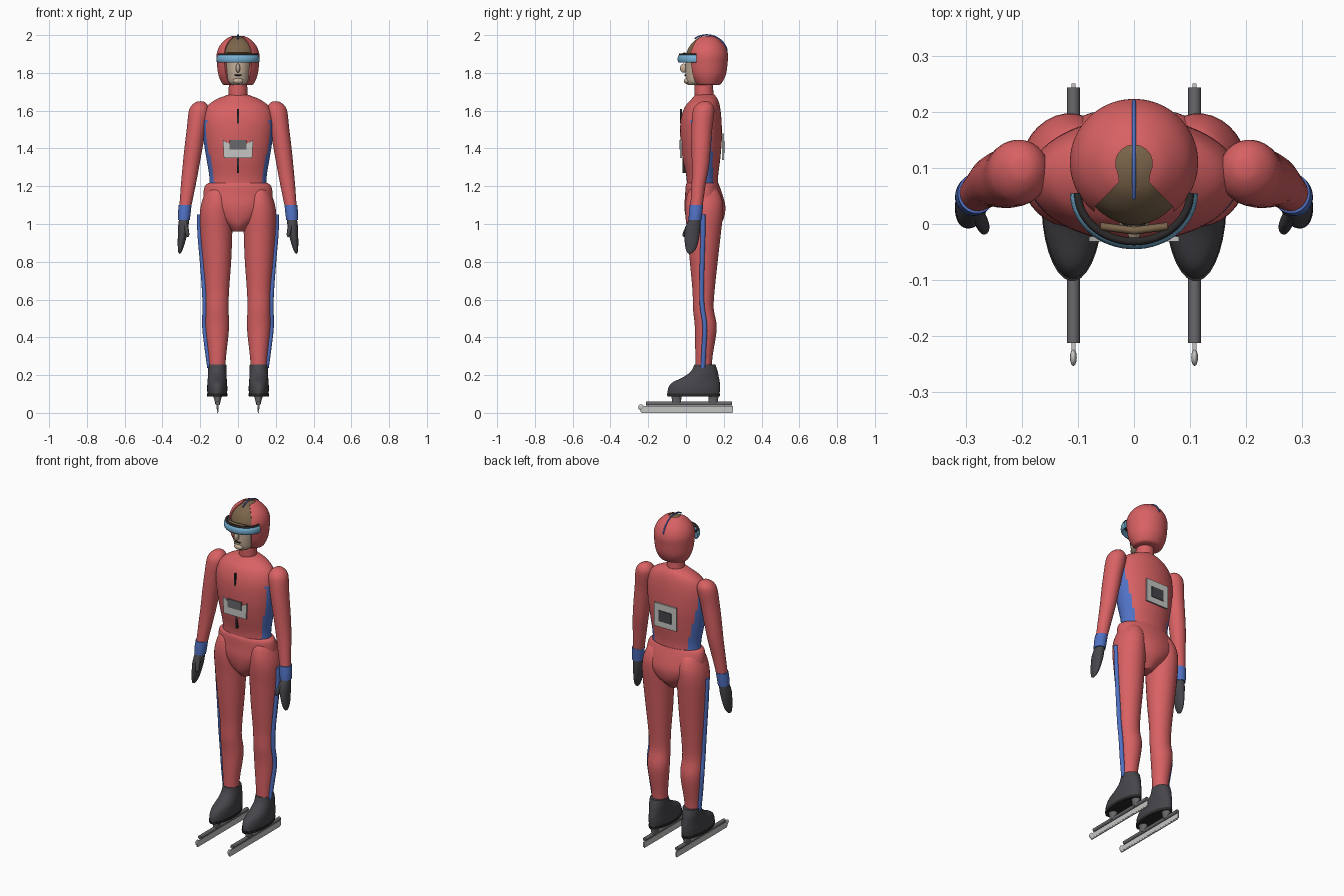
import bpy, bmesh, math
from mathutils import Vector

cube = bpy.data.objects.get("Cube")
if cube:
    bpy.data.objects.remove(cube, do_unlink=True)


def material(name, r, g, b):
    m = bpy.data.materials.new(name)
    m.use_nodes = True
    m.diffuse_color = (r, g, b, 1)
    m.node_tree.nodes["Principled BSDF"].inputs["Base Color"].default_value = (r, g, b, 1)
    return m


RED = material("suit red", .69, .12, .125)
BLUE = material("trim blue", .08, .165, .55)
DARK = material("boot charcoal", .06, .06, .07)
TUBE = material("tube grey", .14, .14, .15)
STEEL = material("blade grey", .56, .56, .55)
BROWN = material("hood brown", .2, .13, .07)
SKIN = material("skin", .56, .43, .32)
LENS = material("lens blue", .18, .44, .66)
BLACK = material("near black", .025, .022, .022)


def finish(name, bm, *mats):
    bmesh.ops.recalc_face_normals(bm, faces=bm.faces[:])
    me = bpy.data.meshes.new(name)
    bm.to_mesh(me)
    bm.free()
    for m in mats:
        me.materials.append(m)
    ob = bpy.data.objects.new(name, me)
    bpy.context.collection.objects.link(ob)
    smooth(ob)
    return ob


def smooth(ob):
    bpy.ops.object.select_all(action='DESELECT')
    ob.select_set(True)
    bpy.context.view_layer.objects.active = ob
    bpy.ops.object.shade_smooth_by_angle(angle=math.radians(40))


def spline(pts, sub):
    """Catmull-Rom interpolation through tuples of any length."""
    out = []
    for i in range(len(pts) - 1):
        a, b, c, d = (pts[max(0, min(len(pts) - 1, i + k))] for k in (-1, 0, 1, 2))
        for j in range(sub):
            t = j / sub
            out.append([q + .5 * t * (r - p + t * (2 * p - 5 * q + 4 * r - s + t * (3 * (q - r) + s - p)))
                        for p, q, r, s in zip(a, b, c, d)])
    return out + [list(pts[-1])]


def loft(name, sections, *mats, side=1, seg=32, sub=4, rule=None):
    """Skin elliptical rings given as (z, x, y, radius x, radius y)."""
    bm = bmesh.new()
    rings = []
    for z, x, y, rx, ry in spline(sections, sub):
        rx, ry = max(rx, .001), max(ry, .001)
        rings.append([bm.verts.new((side * x + rx * math.cos(a), y + ry * math.sin(a), z))
                      for a in (2 * math.pi * (k + .5) / seg for k in range(seg))])
    for lo, hi in zip(rings, rings[1:]):
        for k in range(seg):
            n = (k + 1) % seg
            f = bm.faces.new((lo[k], lo[n], hi[n], hi[k]))
            if rule:
                f.material_index = rule(f.calc_center_median())
    bm.faces.new(rings[0])
    bm.faces.new(rings[-1])
    return finish(name, bm, *mats)


def plate(name, outline, mat, axis, start, depth):
    """Extrude an outline in the xz plane along y, or in the xy plane along z."""
    bm = bmesh.new()
    put = (lambda u, v: (u, start, v)) if axis == 'Y' else (lambda u, v: (u, v, start))
    f = bm.faces.new([bm.verts.new(put(u, v)) for u, v in outline])
    ext = bmesh.ops.extrude_face_region(bm, geom=[f])['geom']
    move = Vector((0, depth, 0)) if axis == 'Y' else Vector((0, 0, depth))
    bmesh.ops.translate(bm, vec=move, verts=[v for v in ext if isinstance(v, bmesh.types.BMVert)])
    return finish(name, bm, mat)


def rect(w, lo, hi):
    return [(-w, lo), (w, lo), (w, hi), (-w, hi)]


def ball(name, loc, size, mat):
    bm = bmesh.new()
    bmesh.ops.create_uvsphere(bm, u_segments=20, v_segments=12, radius=1)
    bmesh.ops.scale(bm, vec=size, verts=bm.verts[:])
    bmesh.ops.translate(bm, vec=loc, verts=bm.verts[:])
    return finish(name, bm, mat)


def box(name, loc, size, mat):
    bm = bmesh.new()
    bmesh.ops.create_cube(bm, size=1)
    bmesh.ops.scale(bm, vec=size, verts=bm.verts[:])
    bmesh.ops.translate(bm, vec=loc, verts=bm.verts[:])
    return finish(name, bm, mat)


def tube(name, pts, radius, mat, z=0, flat=1):
    cu = bpy.data.curves.new(name, 'CURVE')
    cu.dimensions = '3D'
    cu.bevel_depth, cu.bevel_resolution, cu.use_fill_caps = radius, 3, True
    sp = cu.splines.new('POLY')
    sp.points.add(len(pts) - 1)
    for p, co in zip(sp.points, pts):
        p.co = (*co, 1)
    cu.materials.append(mat)
    ob = bpy.data.objects.new(name, cu)
    bpy.context.collection.objects.link(ob)
    ob.location.z, ob.scale.z = z, flat
    bpy.ops.object.select_all(action='DESELECT')
    ob.select_set(True)
    bpy.context.view_layer.objects.active = ob
    bpy.ops.object.convert(target='MESH')
    smooth(bpy.context.object)


# Torso with blue flanks widening backwards at the waist
def flank(c):
    a = math.degrees(math.atan2((c.y - .082) / .11, abs(c.x) / .18))
    back = 20 + (1.56 - c.z) * 70
    return int(c.z < 1.555 and -28 < a < back)


loft("torso", [(1.18, 0, .088, .155, .083), (1.25, 0, .086, .152, .084), (1.35, 0, .082, .168, .1),
               (1.45, 0, .08, .183, .11), (1.55, 0, .08, .187, .108), (1.62, 0, .087, .165, .093),
               (1.66, 0, .098, .115, .07), (1.685, 0, .1, .05, .05)], RED, BLUE, seg=64, sub=6, rule=flank)
loft("pelvis", [(.96, 0, .09, .035, .05), (.99, 0, .095, .065, .08), (1.03, 0, .1, .12, .1),
                (1.09, 0, .1, .175, .109), (1.15, 0, .095, .184, .1), (1.2, 0, .088, .176, .09),
                (1.216, 0, .088, .158, .084)], RED, seg=48)
loft("neck", [(1.65, 0, .1, .052, .052), (1.7, 0, .095, .05, .05), (1.77, 0, .095, .048, .048)], RED)

# Head, open-faced helmet and goggles
loft("head", [(1.735, 0, .05, .03, .04), (1.755, 0, .058, .052, .056), (1.8, 0, .07, .062, .074),
              (1.86, 0, .085, .075, .088), (1.9, 0, .105, .1, .104), (1.94, 0, .108, .09, .09),
              (1.975, 0, .108, .058, .058), (1.99, 0, .108, .025, .025), (1.993, 0, .108, 0, 0)],
     SKIN, BROWN, sub=6, rule=lambda c: int(c.z > 1.87))
helmet = loft("helmet", [(1.735, 0, .115, .072, .055), (1.745, 0, .115, .085, .073), (1.79, 0, .113, .104, .098),
                         (1.85, 0, .111, .112, .109), (1.9, 0, .11, .113, .112), (1.945, 0, .11, .096, .095),
                         (1.98, 0, .11, .062, .062), (1.995, 0, .11, .03, .03), (2, 0, .11, 0, 0)],
              RED, seg=64, sub=6)
arc = [(.033 * math.cos(a), .108 + .033 * math.sin(a)) for a in (math.radians(d) for d in range(-30, 211, 20))]
cutter = plate("face_opening_cutter",
               [(.08, -.1), (.07, .03), (.026, .075)] + arc + [(-.026, .075), (-.07, .03), (-.08, -.1)],
               RED, 'Z', 1.6, .6)
cutter.hide_render = True
mod = helmet.modifiers.new("face opening", 'BOOLEAN')
mod.object, mod.solver = cutter, 'EXACT'
bpy.context.view_layer.objects.active = helmet
bpy.ops.object.modifier_apply(modifier=mod.name)
bpy.data.objects.remove(cutter, do_unlink=True)
smooth(helmet)


def bow(rx, ry):
    return [(rx * math.cos(a), .055 - ry * math.sin(a), 0) for a in (math.pi * k / 32 for k in range(33))]


tube("goggle_lens", bow(.104, .09), .01, LENS, 1.874, 2.1)
tube("goggle_frame", bow(.1, .086), .007, BLACK, 1.897)
tube("brow", [(-.06, -.004, 1.9), (0, -.012, 1.9), (.06, -.004, 1.9)], .007, BROWN)
crest = [(0, .11 + .112 * math.cos(a), 1.89 + .111 * math.sin(a))
         for a in (math.radians(d) for d in range(15, 126, 5))]
tube("helmet_stripe", crest, .004, BLUE)
ball("nose", (0, -.012, 1.825), (.012, .02, .024), SKIN)
ball("chin", (0, .006, 1.757), (.028, .018, .016), SKIN)
ball("mouth", (0, -.003, 1.788), (.022, .006, .004), BLACK)

# Zip and number plates on chest and back
box("upper_zip", (0, -.026, 1.57), (.01, .012, .075), BLACK)
box("lower_zip", (0, -.01, 1.315), (.01, .016, .09), BLACK)
plate("chest_panel", [(-.075, 1.35), (.075, 1.35), (.08, 1.445), (.045, 1.425), (-.045, 1.425), (-.08, 1.445)],
      STEEL, 'Y', -.031, .009)
plate("chest_label", rect(.046, 1.395, 1.445), TUBE, 'Y', -.035, .009)
plate("back_panel", rect(.075, 1.34, 1.48), STEEL, 'Y', .191, .009)
plate("back_label", rect(.042, 1.375, 1.44), DARK, 'Y', .197, .007)

# Limbs and skates
for s, side in ((1, "left_"), (-1, "right_")):
    loft(side + "arm", [(1.07, .282, .053, .03, .032), (1.2, .264, .066, .039, .037),
                        (1.3, .25, .076, .044, .045), (1.4, .236, .08, .048, .051), (1.5, .221, .084, .051, .055),
                        (1.59, .207, .092, .055, .058), (1.625, .203, .097, .045, .048),
                        (1.646, .2, .1, .022, .024), (1.65, .2, .1, 0, 0)], RED, side=s)
    loft(side + "cuff", [(1.02, .287, .048, .032, .034), (1.06, .284, .051, .034, .036),
                         (1.1, .28, .055, .034, .036)], BLUE, side=s)
    loft(side + "glove", [(1.03, .286, .048, .026, .03), (.98, .29, .036, .028, .04), (.93, .296, .031, .023, .039),
                          (.88, .303, .027, .016, .031), (.85, .308, .022, .008, .016),
                          (.842, .309, .02, 0, 0)], DARK, side=s)
    loft(side + "thumb", [(1.01, .282, .022, .012, .014), (.97, .272, .004, .012, .014),
                          (.94, .267, -.008, .009, .011), (.93, .266, -.01, 0, 0)], DARK, side=s, seg=16)
    loft(side + "leg", [(.23, .11, .093, .043, .043), (.3, .11, .095, .047, .046), (.45, .11, .105, .063, .058),
                        (.55, .111, .092, .061, .055), (.65, .111, .093, .064, .059), (.8, .112, .094, .076, .074),
                        (.95, .115, .096, .085, .089), (1.05, .116, .096, .087, .1), (1.12, .113, .096, .078, .098),
                        (1.18, .108, .092, .055, .075), (1.2, .105, .09, .02, .03)], RED, side=s)
    path = spline([(.15, .09, .24), (.165, .095, .35), (.177, .1, .46), (.175, .085, .57), (.18, .083, .68),
                   (.191, .086, .82), (.202, .09, .95), (.204, .09, 1.05)], 4)
    tube(side + "leg_stripe", [(s * x, y, z) for x, y, z in path], .013, BLUE)
    loft(side + "boot", [(.1, .11, .04, .052, .138), (.13, .11, .043, .054, .138), (.16, .11, .053, .052, .127),
                         (.19, .11, .08, .05, .094), (.22, .11, .097, .049, .071), (.255, .11, .1, .048, .056)],
         DARK, side=s)
    loft(side + "sole", [(.087, .11, .04, .053, .139), (.102, .11, .04, .055, .142)], BLACK, side=s, sub=1)
    for y, part in ((-.05, "front_mount"), (.145, "rear_mount")):
        loft(side + part, [(.045, .108, y, .012, .026), (.07, .108, y, .018, .025),
                           (.09, .108, y, .024, .028)], TUBE, side=s, seg=20)
    x = s * .108
    tube(side + "blade_tube", [(x, -.212, .05), (x, .243, .05)], .0115, TUBE)
    box(side + "blade", (x, .005, .021), (.007, .49, .03), STEEL)
    box(side + "blade_edge", (x, .005, .003), (.005, .48, .006), STEEL)
    ball(side + "blade_tip", (x, -.238, .03), (.006, .015, .015), STEEL)
